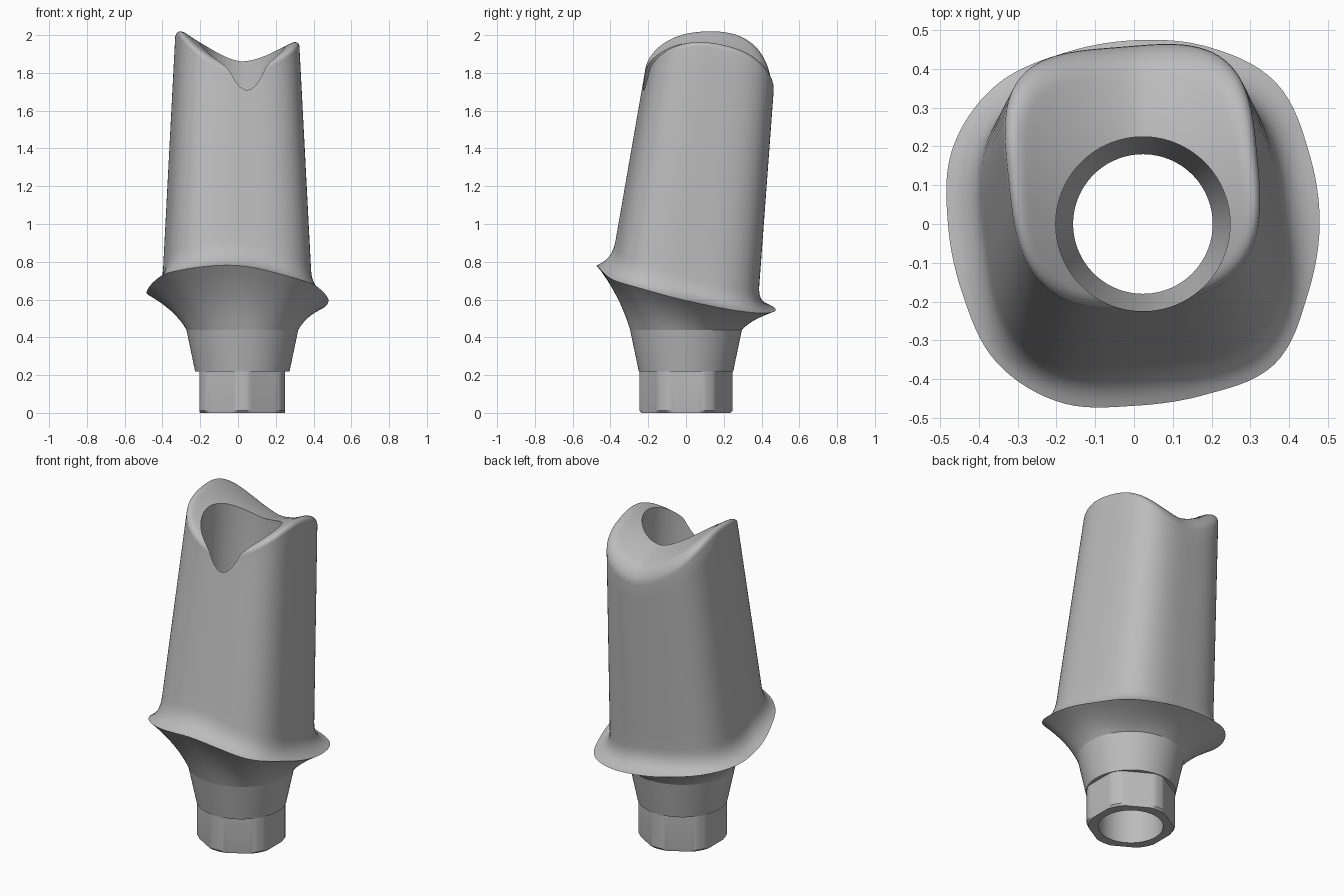
import bpy, bmesh, math
from mathutils import Vector

cube = bpy.data.objects.get("Cube")
if cube:
    bpy.data.objects.remove(cube)

SIDES = 120
AXIS_X = 0.023
SPLIT_Z = 0.44
ANGLES = [2 * math.pi * i / SIDES for i in range(SIDES)]

metal = bpy.data.materials.new("grey metal")
metal.use_nodes = True
metal.diffuse_color = (0.5, 0.5, 0.5, 1)
metal.node_tree.nodes["Principled BSDF"].inputs["Base Color"].default_value = (0.5, 0.5, 0.5, 1)


def loft(name, rings, cap_start=False, cap_end=False):
    """Skin a list of rings, each a list of SIDES points."""
    bm = bmesh.new()
    loops = [[bm.verts.new(p) for p in ring] for ring in rings]
    for a, b in zip(loops, loops[1:]):
        for i in range(SIDES):
            j = (i + 1) % SIDES
            bm.faces.new((a[i], a[j], b[j], b[i]))
    if cap_start:
        bm.faces.new(loops[0][::-1])
    if cap_end:
        bm.faces.new(loops[-1])
    mesh = bpy.data.meshes.new(name)
    bm.to_mesh(mesh)
    bm.free()
    mesh.materials.append(metal)
    obj = bpy.data.objects.new(name, mesh)
    bpy.context.collection.objects.link(obj)
    return obj


def smooth(obj, degrees=35):
    bpy.ops.object.select_all(action='DESELECT')
    obj.select_set(True)
    bpy.context.view_layer.objects.active = obj
    bpy.ops.object.shade_smooth_by_angle(angle=math.radians(degrees))


def circle(r, z):
    return [Vector((AXIS_X + r * math.cos(t), r * math.sin(t), z)) for t in ANGLES]


def hexagon(flat, corner, z):
    """Hexagon with its corners trimmed to a circle."""
    ring = []
    for t in ANGLES:
        off = (t + math.pi / 6) % (math.pi / 3) - math.pi / 6
        r = min(flat / math.cos(off), corner)
        ring.append(Vector((AXIS_X + r * math.cos(t), r * math.sin(t), z)))
    return ring


def periodic(values, t):
    """Smooth closed curve through evenly spaced values."""
    n = len(values)
    u = t / (2 * math.pi) * n
    i = int(u)
    f = u - i
    a, b, c, d = (values[(i + k) % n] for k in (-1, 0, 1, 2))
    return b + 0.5 * f * (c - a + f * (2 * a - 5 * b + 4 * c - d + f * (3 * (b - c) + d - a)))


def bezier(a, b, c, t):
    return a * (1 - t) ** 2 + b * 2 * t * (1 - t) + c * t * t


# Margin line from +x: radius every 22.5 degrees, height every 45 degrees
RIM_R = [0.479, 0.488, 0.517, 0.495, 0.474, 0.477, 0.505, 0.507,
         0.48, 0.478, 0.503, 0.498, 0.469, 0.477, 0.512, 0.484]
RIM_Z = [0.595, 0.53, 0.55, 0.6, 0.65, 0.745, 0.78, 0.695]


def rim_height(t):
    return periodic(RIM_Z, t)


def rim(t):
    r = periodic(RIM_R, t)
    return Vector((r * math.cos(t), r * math.sin(t), rim_height(t)))


def section(t, z, scale=1.0):
    """Rounded-square post outline, leaning back and narrowing upward."""
    s = (z - 0.7) / 1.15
    front, back = -0.41 + 0.2 * s, 0.39 + 0.085 * s
    half_x, half_y = 0.395 - 0.06 * s, (back - front) / 2
    turn = math.radians(6)
    c, n = math.cos(t - turn), math.sin(t - turn)
    r = 0.98 * scale / (abs(c) ** 3.2 + abs(n) ** 3.2) ** (1 / 3.2)
    return Vector((half_x * r * math.cos(t) - 0.005,
                   (front + back) / 2 + half_y * r * math.sin(t), z))


def top_height(p):
    """Saddle-shaped top: valley along y, with a taller hump at -x."""
    d = p.x - 0.02
    hump = 0.14 * (-d / 0.3) ** 1.5 if d < 0 else 0.085 * (d / 0.26) ** 1.7
    fall = 0.55 if p.y < 0.1 else 0.7
    return 1.872 + hump - fall * (p.y - 0.1) ** 2


def edge_radius(t):
    """Top edge is tight at the front and soft at the back."""
    return 0.052 + 0.02 * math.sin(t)


# Hexagonal connector with its through hole
hex_connector = loft("hex_connector", [
    circle(0.18, 0.22), circle(0.18, 0.0), hexagon(0.225, 0.236, 0.0),
    hexagon(0.227, 0.246, 0.012), hexagon(0.227, 0.246, 0.22)])
smooth(hex_connector, 20)

# Tapered collar
collar = loft("tapered_collar", [
    circle(0.18, SPLIT_Z), circle(0.18, 0.22), circle(0.25, 0.22), circle(0.296, SPLIT_Z)])
smooth(collar)

# Flared flange: concave underside up to a sharp margin
rings = []
base = circle(0.296, SPLIT_Z)
for k in range(9):
    ring = []
    for p, t in zip(base, ANGLES):
        edge = rim(t)
        mid = p.lerp(edge, 0.3) + Vector((0, 0, 0.22 * (edge.z - p.z)))
        ring.append(bezier(p, mid, edge, k / 8))
    rings.append(ring)

# Fillet from the margin into the post
for k in range(1, 9):
    ring = []
    for t in ANGLES:
        z = rim_height(t)
        ring.append(bezier(rim(t), section(t, z + 0.03), section(t, z + 0.13), k / 8))
    rings.append(ring)

# Post walls up to the rounded top edge
tops = [top_height(section(t, 1.85)) - edge_radius(t) for t in ANGLES]
for k in range(1, 13):
    rings.append([section(t, (rim_height(t) + 0.13) * (1 - k / 12) + z * k / 12)
                  for t, z in zip(ANGLES, tops)])


def top_ring(turn, scale):
    """Ring on the top, turned over the edge by an angle and scaled inward."""
    ring = []
    for t, z in zip(ANGLES, tops):
        r = edge_radius(t)
        p = section(t, z, scale * (1 - r / 0.34 * (1 - math.cos(turn))))
        p.z = top_height(p) - r * (1 - math.sin(turn))
        ring.append(p)
    return ring


# Rounded edge and saddle top
for k in range(1, 9):
    rings.append(top_ring(k / 8 * math.pi / 2, 1))
for k in range(1, 14):
    rings.append(top_ring(math.pi / 2, 1 - k / 13.5))
post = loft("post_with_flange", rings, True, True)

# Screw channel with a conical seat
cutter = loft("channel_cutter", [
    circle(0.18, 0.3), circle(0.18, 0.6), circle(0.225, 0.72), circle(0.225, 2.3)], True, True)
cutter.hide_render = True
cut = post.modifiers.new("screw_channel", 'BOOLEAN')
cut.operation = 'DIFFERENCE'
cut.solver = 'EXACT'
cut.object = cutter
bpy.context.view_layer.objects.active = post
bpy.ops.object.modifier_apply(modifier=cut.name)
bpy.data.objects.remove(cutter)

# Open the hidden joint between the post and the collar
bm = bmesh.new()
bm.from_mesh(post.data)
joint = [f for f in bm.faces if all(abs(v.co.z - SPLIT_Z) < 1e-4 for v in f.verts)]
bmesh.ops.delete(bm, geom=joint, context='FACES')
bm.to_mesh(post.data)
bm.free()
smooth(post, 40)
